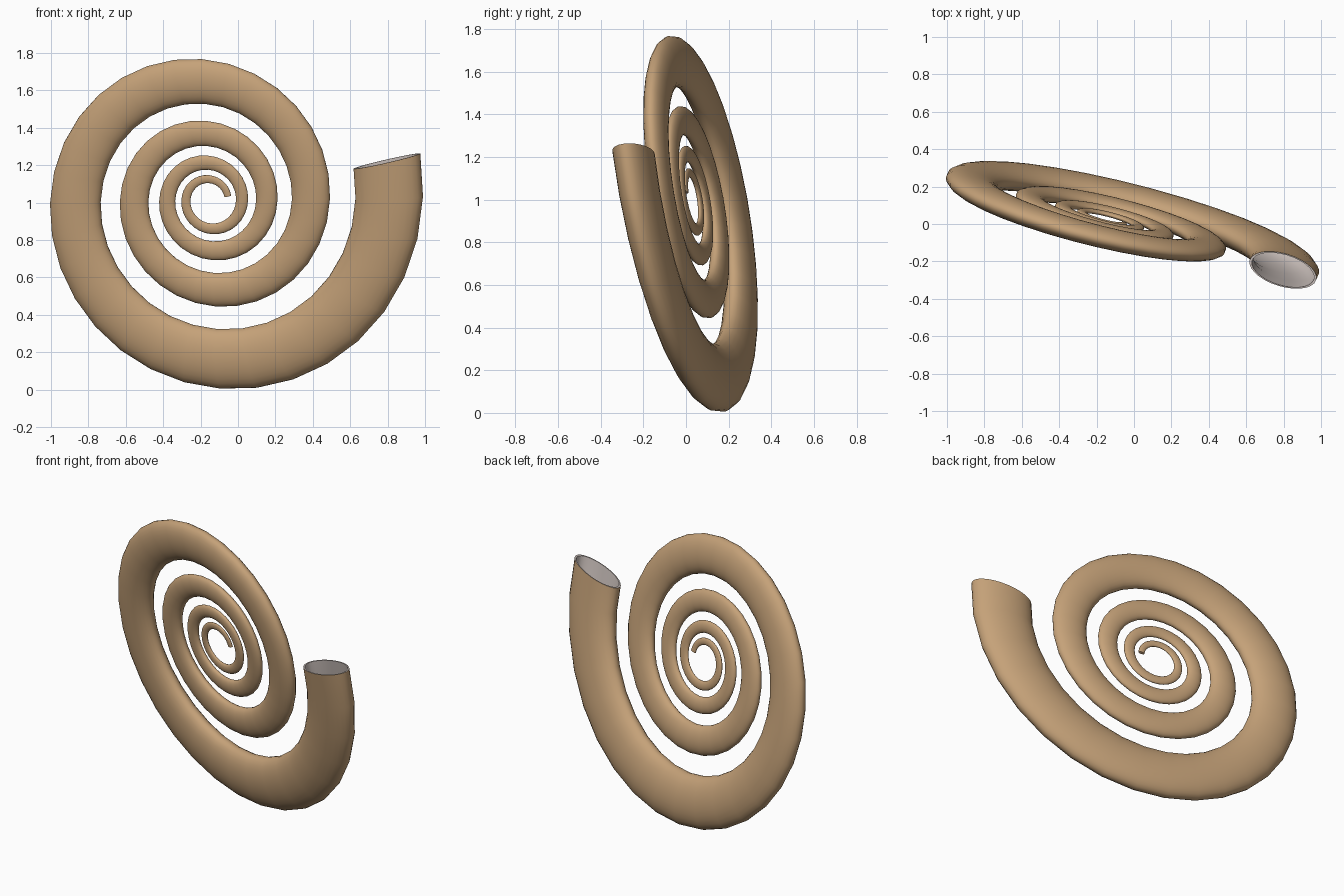
import bpy, bmesh, math
from mathutils import Vector

if "Cube" in bpy.data.objects:
    bpy.data.objects.remove(bpy.data.objects["Cube"])

# Tilted plane of the coil
CENTER = Vector((-0.15, 0.03, 1.012))
N = Vector((0.255, 1, 0.166)).normalized()
U = Vector((1, -0.255, 0)).normalized()
V = U.cross(N)

TURNS, STEPS, SIDES = 4, 32, 28
START, R0 = math.radians(12.2), 1.008      # mouth angle and coil radius
DECAY = 0.8665                             # shrink per quarter turn
TUBE, FLAT = 0.188, 0.47                   # tube radius / coil radius, flattening


def material(name, color):
    m = bpy.data.materials.new(name)
    m.diffuse_color = (*color, 1)
    m.use_nodes = True
    m.node_tree.nodes["Principled BSDF"].inputs["Base Color"].default_value = m.diffuse_color
    return m


def ring(bm, step, scale):
    """Oval cross-section of the tube at one step along the coil."""
    t = 2 * math.pi * step / STEPS
    rad = R0 * DECAY ** (4 * step / STEPS)
    out = U * math.cos(START - t) + V * math.sin(START - t)
    r = rad * TUBE * scale
    pts = []
    for i in range(SIDES):
        a = 2 * math.pi * i / SIDES
        pts.append(bm.verts.new(CENTER + out * (rad + r * math.cos(a)) + N * (r * FLAT * math.sin(a))))
    return pts


def bridge(bm, a, b, mat):
    for i in range(SIDES):
        j = (i + 1) % SIDES
        bm.faces.new((a[i], a[j], b[j], b[i])).material_index = mat


bm = bmesh.new()
# Outer skin from mouth to tip
outer = [ring(bm, s, 1) for s in range(TURNS * STEPS + 1)]
for a, b in zip(outer, outer[1:]):
    bridge(bm, a, b, 0)
bm.faces.new(outer[-1])
# Rim and hollow inside
inner = [ring(bm, s, 0.93) for s in range(17)]
bridge(bm, outer[0], inner[0], 1)
for a, b in zip(inner, inner[1:]):
    bridge(bm, a, b, 1)
bm.faces.new(inner[-1]).material_index = 1
bmesh.ops.recalc_face_normals(bm, faces=bm.faces)

me = bpy.data.meshes.new("spiral_horn")
bm.to_mesh(me)
bm.free()
me.materials.append(material("tan_horn", (0.56, 0.36, 0.19)))
me.materials.append(material("pale_inside", (0.62, 0.55, 0.52)))
ob = bpy.data.objects.new("spiral_horn", me)
bpy.context.collection.objects.link(ob)
bpy.context.view_layer.objects.active = ob
ob.select_set(True)
bpy.ops.object.shade_smooth_by_angle(angle=math.radians(40))
